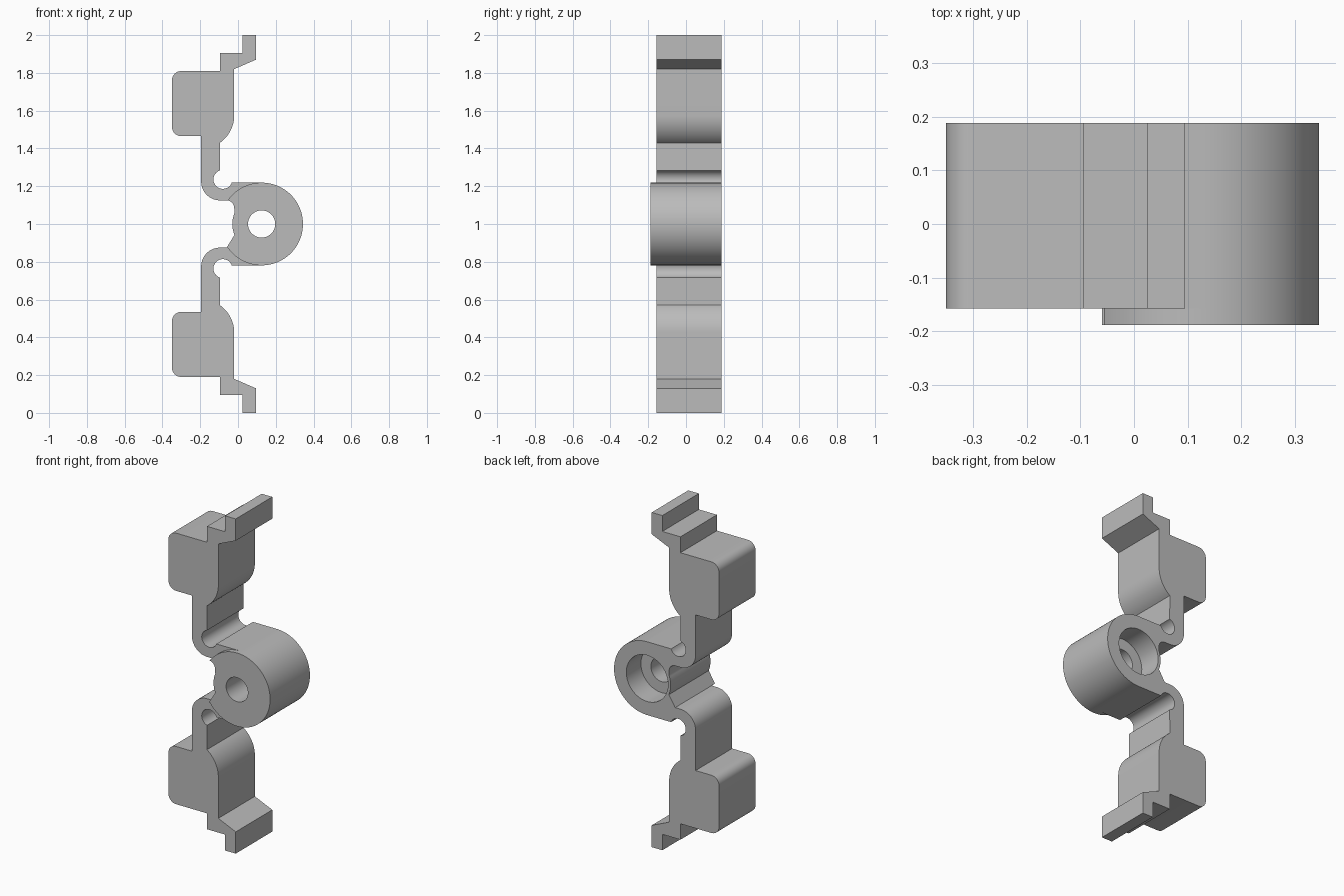
import bpy, bmesh
from math import cos, sin, radians, pi

cube = bpy.data.objects.get("Cube")
if cube:
    bpy.data.objects.remove(cube, do_unlink=True)

FRONT, BACK, HUB_FRONT = -0.157, 0.188, -0.188
HUB_X, HUB_Z, HUB_R = 0.125, 1.0, 0.219

grey = bpy.data.materials.new("light grey")
grey.use_nodes = True
grey.diffuse_color = (0.5, 0.5, 0.5, 1)
grey.node_tree.nodes["Principled BSDF"].inputs["Base Color"].default_value = (0.5, 0.5, 0.5, 1)


def arc(cx, cz, r, start, end, n=12):
    """Points on an arc in the x-z plane, angles in degrees."""
    angles = [radians(start + (end - start) * i / n) for i in range(n + 1)]
    return [(cx + r * cos(a), cz + r * sin(a)) for a in angles]


def mirrored(points):
    return [(x, 2 * HUB_Z - z) for x, z in reversed(points)]


# Arc where the arm meets the hub, from the top of the hub to the channel
join = arc(HUB_X, HUB_Z, HUB_R, 90, 145.2, 18)

# Upper arm: hook, block, stem and relief groove
arm = [(0.025, 2.0), (0.025, 1.905), (-0.095, 1.905), (-0.095, 1.81)]
arm += arc(-0.3, 1.76, 0.05, 90, 180, 8)
arm += arc(-0.3, 1.515, 0.05, 180, 270, 8)
arm += [(-0.195, 1.465)]
arm += arc(-0.095, 1.225, 0.1, 180, 270, 14)
arm += join[::-1]
arm += arc(-0.08, 1.236, 0.05, -20, -253, 24)
arm += arc(-0.197, 1.575, 0.177, -55, 0, 12)
arm += [(-0.02, 1.82), (0.095, 1.87), (0.095, 2.0)]

# Hub: round outside, channel with rounded corners on the left
corner = arc(-0.06, 1.085, 0.04, 90, 0, 8)
wall = arc(HUB_X, HUB_Z, 0.155, 158, 202, 12)
hub = join[::-1] + arc(HUB_X, HUB_Z, HUB_R, 90, -90, 56)[1:-1]
hub += mirrored(join[::-1]) + mirrored(corner) + wall[::-1] + corner[::-1]

# Extrude arms and hub together, then push the hub forward
bm = bmesh.new()
for outline in (arm, mirrored(arm), hub):
    bm.faces.new([bm.verts.new((x, BACK, z)) for x, z in outline])
bmesh.ops.remove_doubles(bm, verts=bm.verts[:], dist=0.0005)


def extrude(faces, depth):
    geom = bmesh.ops.extrude_face_region(bm, geom=faces)["geom"]
    verts = [g for g in geom if isinstance(g, bmesh.types.BMVert)]
    bmesh.ops.translate(bm, verts=verts, vec=(0, depth, 0))
    return [g for g in geom if isinstance(g, bmesh.types.BMFace)]


caps = extrude(bm.faces[:], FRONT - BACK)
hub_cap = min(caps, key=lambda f: abs(f.calc_center_median().z - HUB_Z))
extrude([hub_cap], HUB_FRONT - FRONT)
bmesh.ops.recalc_face_normals(bm, faces=bm.faces[:])

mesh = bpy.data.meshes.new("hinge_bracket")
bm.to_mesh(mesh)
bm.free()
mesh.materials.append(grey)
bracket = bpy.data.objects.new("hinge_bracket", mesh)
bpy.context.collection.objects.link(bracket)


def drill(radius, y0, y1):
    """Cut a round hole along y through the hub."""
    bpy.ops.mesh.primitive_cylinder_add(
        vertices=64, radius=radius, depth=y1 - y0,
        location=(HUB_X, (y0 + y1) / 2, HUB_Z), rotation=(pi / 2, 0, 0))
    cutter = bpy.context.object
    cutter.name = "hole_cutter"
    cutter.hide_render = True
    cutter.data.materials.append(grey)
    bpy.context.view_layer.objects.active = bracket
    mod = bracket.modifiers.new("hole", "BOOLEAN")
    mod.operation, mod.solver, mod.object = "DIFFERENCE", "EXACT", cutter
    bpy.ops.object.modifier_apply(modifier=mod.name)
    bpy.data.objects.remove(cutter, do_unlink=True)


# Pin hole all the way through, wide counterbore from the back
drill(0.072, -0.4, 0.4)
drill(0.138, 0.05, 0.4)

bpy.ops.object.select_all(action="DESELECT")
bracket.select_set(True)
bpy.context.view_layer.objects.active = bracket
bpy.ops.object.shade_smooth_by_angle(angle=radians(30))
